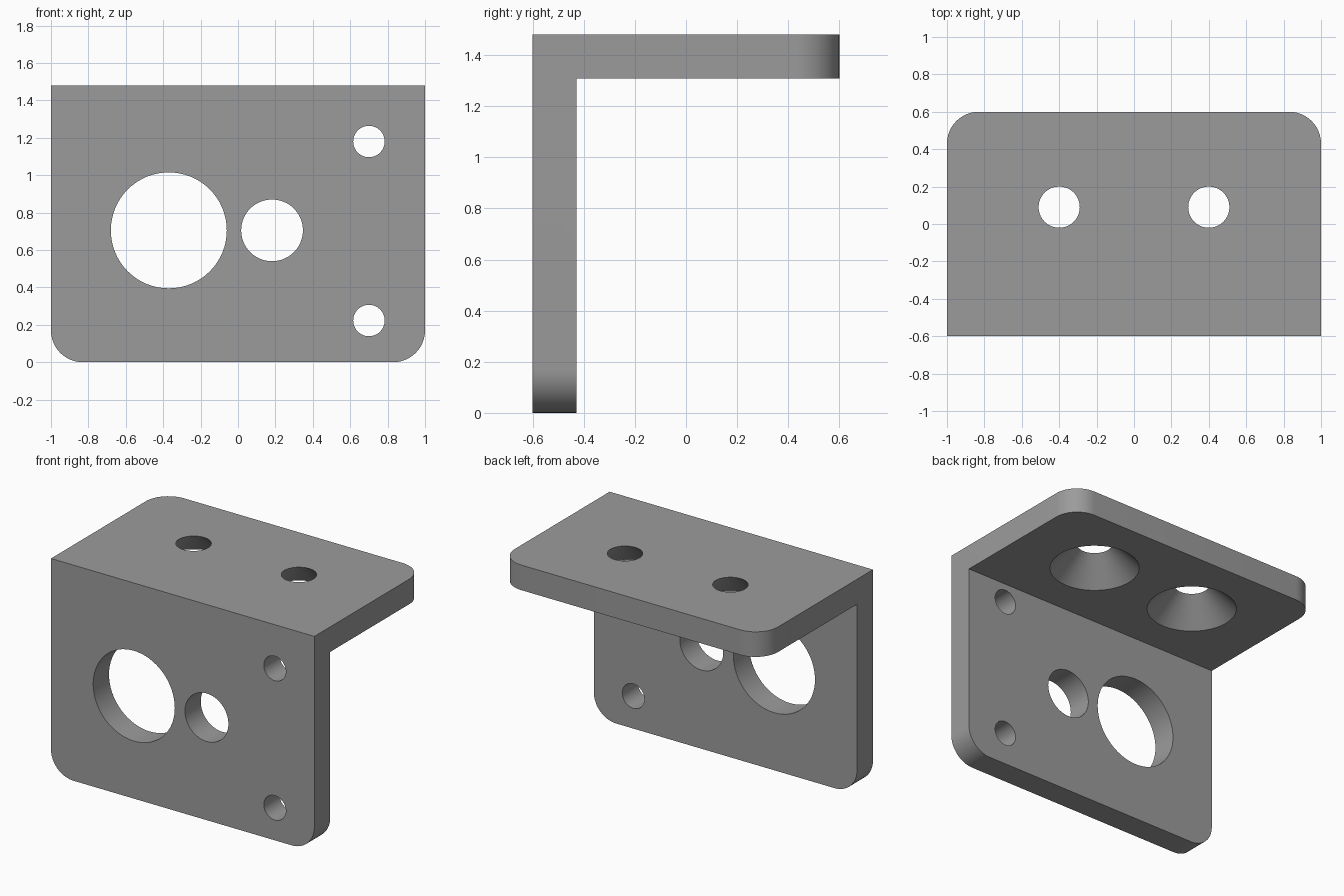
import bpy, bmesh, math
from mathutils import Matrix

if "Cube" in bpy.data.objects:
    bpy.data.objects.remove(bpy.data.objects["Cube"])

HEIGHT, DEPTH, THICK, CORNER = 1.48, 1.2, 0.172, 0.17
FRONT, BACK = -DEPTH / 2, DEPTH / 2
UNDER = HEIGHT - THICK

steel = bpy.data.materials.new("grey steel")
steel.diffuse_color = (0.33, 0.33, 0.33, 1)
steel.use_nodes = True
steel.node_tree.nodes["Principled BSDF"].inputs["Base Color"].default_value = steel.diffuse_color


def make_object(name, bm):
    bmesh.ops.recalc_face_normals(bm, faces=bm.faces)
    mesh = bpy.data.meshes.new(name)
    bm.to_mesh(mesh)
    bm.free()
    mesh.materials.append(steel)
    obj = bpy.data.objects.new(name, mesh)
    bpy.context.collection.objects.link(obj)
    return obj


# L-shaped bracket: side profile swept across the width
bm = bmesh.new()
profile = [(FRONT, 0), (FRONT + THICK, 0), (FRONT + THICK, UNDER),
           (BACK, UNDER), (BACK, HEIGHT), (FRONT, HEIGHT)]
face = bm.faces.new([bm.verts.new((-1, y, z)) for y, z in profile])
swept = bmesh.ops.extrude_face_region(bm, geom=[face])["geom"]
bmesh.ops.translate(bm, vec=(2, 0, 0),
                    verts=[v for v in swept if isinstance(v, bmesh.types.BMVert)])

# Rounded free corners of both plates
corners = [e for e in bm.edges
           if abs(e.verts[0].co.x - e.verts[1].co.x) < 1e-5
           and (all(v.co.z < 1e-4 for v in e.verts)
                or all(v.co.y > BACK - 1e-4 for v in e.verts))]
bmesh.ops.bevel(bm, geom=corners, offset=CORNER, offset_type='OFFSET',
                segments=12, profile=0.5, affect='EDGES')
bracket = make_object("bracket", bm)

# All hole cutters share one mesh
cut = bmesh.new()


def add_cutter(matrix, r_low, r_high, depth):
    bmesh.ops.create_cone(cut, cap_ends=True, segments=64, radius1=r_low,
                          radius2=r_high, depth=depth, matrix=matrix)


# Straight holes through the upright plate
for x, z, r in [(-0.37, 0.705, 0.31), (0.182, 0.705, 0.165),
                (0.70, 1.18, 0.084), (0.70, 0.223, 0.084)]:
    turn = Matrix.Rotation(math.pi / 2, 4, 'X')
    add_cutter(Matrix.Translation((x, FRONT + THICK / 2, z)) @ turn, r, r, THICK + 0.1)

# Countersunk holes through the top plate, widening downwards
for x in (-0.4, 0.4):
    over = 0.02
    add_cutter(Matrix.Translation((x, 0.09, HEIGHT - THICK / 2)),
               0.11 + THICK + over, 0.11 - over, THICK + 2 * over)

cutter = make_object("hole_cutter", cut)
cutter.hide_render = True

# Cut the holes, then drop the helper
boolean = bracket.modifiers.new("holes", 'BOOLEAN')
boolean.operation = 'DIFFERENCE'
boolean.solver = 'EXACT'
boolean.object = cutter
bpy.context.view_layer.update()
graph = bpy.context.evaluated_depsgraph_get()
result = bpy.data.meshes.new_from_object(bracket.evaluated_get(graph))
bracket.modifiers.clear()
bracket.data = result
bpy.data.objects.remove(cutter)

# Smooth round walls, keep plate edges sharp
bpy.ops.object.select_all(action='DESELECT')
bracket.select_set(True)
bpy.context.view_layer.objects.active = bracket
bpy.ops.object.shade_smooth_by_angle(angle=math.radians(30))
